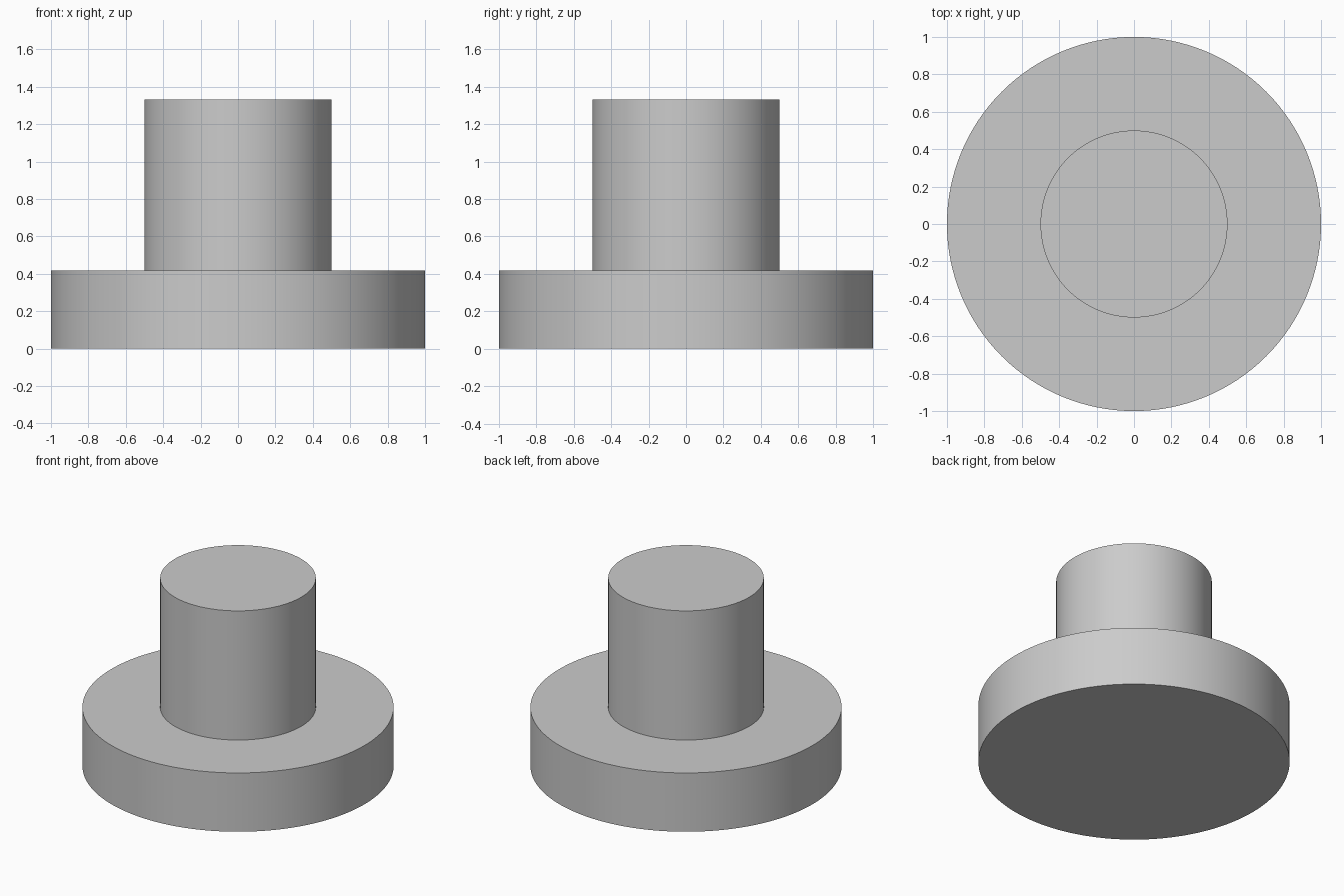
import bpy
import bmesh
import math

cube = bpy.data.objects.get("Cube")
if cube:
    bpy.data.objects.remove(cube, do_unlink=True)

SEGMENTS = 128

# Single plain grey material
grey = bpy.data.materials.new("light_grey")
grey.use_nodes = True
colour = (0.6, 0.6, 0.6, 1.0)
grey.diffuse_color = colour
grey.node_tree.nodes["Principled BSDF"].inputs["Base Color"].default_value = colour


def lathe(name, profile):
    """Spin an (r, z) profile into a closed solid with flat capped ends."""
    bm = bmesh.new()
    rings = []
    for r, z in profile:
        ring = bmesh.ops.create_circle(bm, segments=SEGMENTS, radius=r)["verts"]
        for v in ring:
            v.co.z = z
        rings.append(ring)
    for low, high in zip(rings, rings[1:]):
        for i in range(SEGMENTS):
            j = (i + 1) % SEGMENTS
            bm.faces.new((low[i], low[j], high[j], high[i]))
    bm.faces.new(rings[0])
    bm.faces.new(rings[-1])
    bmesh.ops.recalc_face_normals(bm, faces=bm.faces)

    mesh = bpy.data.meshes.new(name)
    bm.to_mesh(mesh)
    bm.free()
    mesh.materials.append(grey)
    obj = bpy.data.objects.new(name, mesh)
    bpy.context.collection.objects.link(obj)

    bpy.ops.object.select_all(action="DESELECT")
    obj.select_set(True)
    bpy.context.view_layer.objects.active = obj
    bpy.ops.object.shade_smooth_by_angle(angle=math.radians(30))
    return obj


# Wide flange and narrower boss, turned as one solid
BASE_TOP, POST_TOP = 0.417, 1.333
lathe("flanged_post", [(1, 0), (1, BASE_TOP), (0.5, BASE_TOP), (0.5, POST_TOP)])
